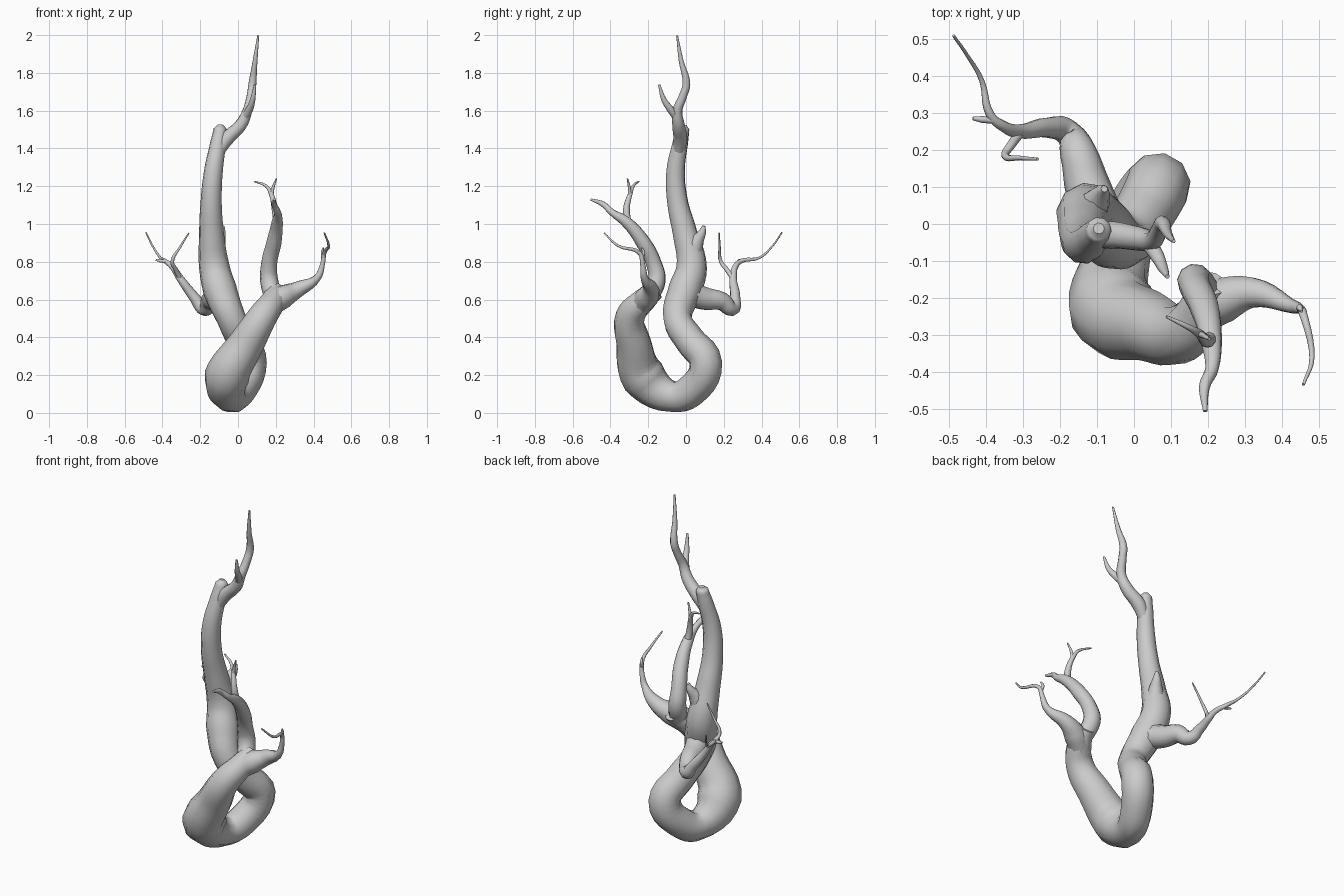
import bpy

def branch(name, pts):
    """Tapered, smoothly curving tube through (x, y, z, radius) points."""
    cu = bpy.data.curves.new(name, 'CURVE')
    cu.dimensions = '3D'
    cu.bevel_depth = 1.0
    cu.bevel_resolution = 3
    cu.resolution_u = 5
    cu.use_fill_caps = True
    sp = cu.splines.new('BEZIER')
    sp.bezier_points.add(len(pts) - 1)
    for bp, (x, y, z, r) in zip(sp.bezier_points, pts):
        bp.co = (x, y, z)
        bp.radius = r
        bp.handle_left_type = bp.handle_right_type = 'AUTO'
    ob = bpy.data.objects.new(name, cu)
    bpy.context.collection.objects.link(ob)
    bpy.ops.object.select_all(action='DESELECT')
    ob.select_set(True)
    bpy.context.view_layer.objects.active = ob
    bpy.ops.object.convert(target='MESH')
    bpy.ops.object.shade_smooth_by_angle(angle=1.0)

# U-shaped main stem: front limb, base, rear limb and tall trunk
branch("main_stem", [
    (0.20, -0.16, 0.65, .050), (0.19, -0.22, 0.60, .065), (0.13, -0.295, 0.51, .078),
    (0.04, -0.275, 0.36, .096), (-0.06, -0.225, 0.19, .120), (-0.035, -0.07, 0.085, .083),
    (0.01, 0.03, 0.12, .086), (0.065, 0.105, 0.265, .088), (0.02, 0.02, 0.385, .082),
    (-0.035, -0.045, 0.50, .077), (-0.095, -0.005, 0.65, .09), (-0.125, 0.03, 0.77, .082),
    (-0.14, -0.005, 0.95, .066), (-0.142, -0.045, 1.12, .056), (-0.13, -0.055, 1.28, .05),
    (-0.105, -0.03, 1.43, .042), (-0.095, -0.015, 1.505, .034), (-0.095, -0.012, 1.525, .015)])

# front limb: upright branch and its twigs
branch("front_upright_branch", [
    (0.19, -0.20, 0.61, .05), (0.165, -0.155, 0.70, .048), (0.165, -0.17, 0.79, .042),
    (0.19, -0.225, 0.90, .040), (0.208, -0.315, 1.01, .03), (0.21, -0.39, 1.06, .018),
    (0.19, -0.44, 1.105, .015), (0.192, -0.505, 1.13, .006)])
branch("front_upright_fork", [
    (0.208, -0.305, 0.99, .02), (0.195, -0.315, 1.08, .018), (0.175, -0.295, 1.16, .012),
    (0.15, -0.28, 1.20, .008), (0.088, -0.25, 1.225, .004)])
branch("front_upright_twig", [
    (0.178, -0.298, 1.15, .010), (0.185, -0.30, 1.19, .008), (0.203, -0.31, 1.24, .004)])

# front limb: side branch and its twigs
branch("front_side_branch", [
    (0.16, -0.25, 0.56, .06), (0.24, -0.205, 0.615, .062), (0.32, -0.185, 0.655, .042),
    (0.42, -0.22, 0.715, .02), (0.448, -0.23, 0.79, .013), (0.457, -0.245, 0.845, .011),
    (0.48, -0.36, 0.885, .007), (0.457, -0.433, 0.953, .004)])
branch("front_side_twig", [
    (0.45, -0.235, 0.82, .010), (0.447, -0.225, 0.85, .009), (0.452, -0.235, 0.875, .004)])

# rear side branch and its twigs
branch("rear_side_branch", [
    (-0.09, 0.0, 0.64, .07), (-0.125, 0.10, 0.605, .062), (-0.15, 0.19, 0.59, .05),
    (-0.178, 0.245, 0.55, .037), (-0.23, 0.26, 0.61, .028), (-0.305, 0.25, 0.71, .02),
    (-0.35, 0.262, 0.775, .015), (-0.388, 0.295, 0.805, .012), (-0.41, 0.385, 0.82, .007),
    (-0.45, 0.455, 0.88, .005), (-0.487, 0.508, 0.955, .004)])
branch("rear_long_twig", [
    (-0.305, 0.25, 0.71, .014), (-0.33, 0.215, 0.76, .012), (-0.348, 0.185, 0.80, .010),
    (-0.305, 0.178, 0.88, .006), (-0.26, 0.175, 0.953, .004)])
branch("rear_short_twig", [
    (-0.375, 0.28, 0.80, .010), (-0.41, 0.282, 0.805, .009), (-0.435, 0.285, 0.81, .005)])

# short knot on the trunk
branch("trunk_knot", [
    (-0.125, 0.03, 0.80, .055), (-0.105, 0.055, 0.90, .04), (-0.087, 0.085, 0.955, .022),
    (-0.08, 0.095, 0.99, .009)])

# crown of the trunk with its fork
branch("crown_branch", [
    (-0.11, -0.04, 1.37, .03), (-0.06, -0.03, 1.45, .038), (0.015, -0.04, 1.525, .033),
    (0.05, -0.045, 1.60, .026), (0.068, -0.015, 1.68, .022), (0.076, 0.002, 1.74, .021),
    (0.09, -0.025, 1.86, .013), (0.107, -0.047, 1.997, .005)])
branch("crown_fork", [
    (0.035, -0.045, 1.56, .022), (0.062, -0.085, 1.61, .019), (0.078, -0.118, 1.66, .014),
    (0.09, -0.142, 1.738, .006)])
